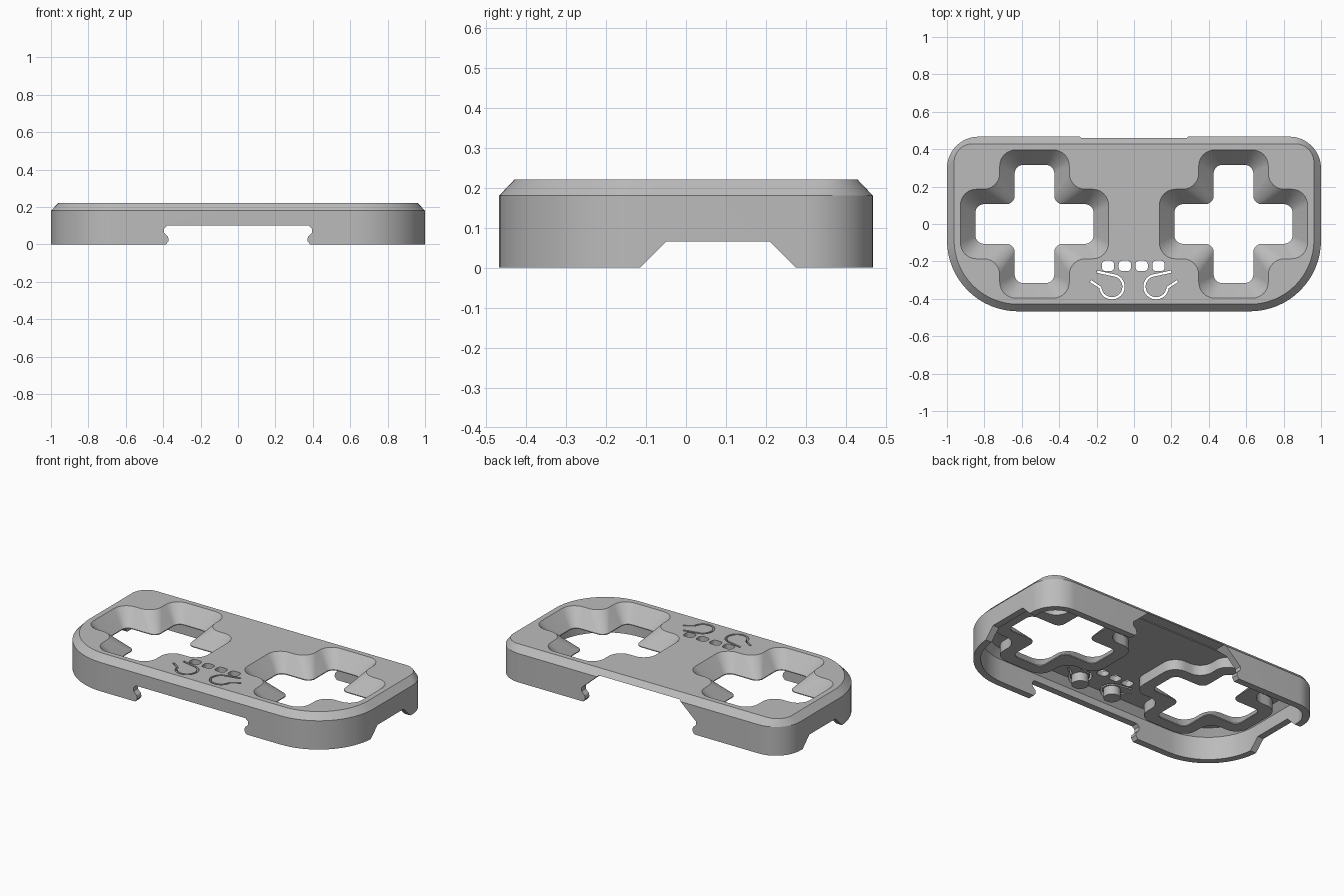
import bpy, bmesh
from math import sin, cos, pi, radians
from mathutils import Vector

if "Cube" in bpy.data.objects:
    bpy.data.objects.remove(bpy.data.objects["Cube"])

GREY = (0.5, 0.5, 0.5, 1)
mat = bpy.data.materials.new("plain grey")
mat.use_nodes = True
mat.diffuse_color = GREY
mat.node_tree.nodes["Principled BSDF"].inputs["Base Color"].default_value = GREY


def rounded(points, radii, steps=10):
    """Round the corners of a right-angled outline."""
    out = []
    for i, p in enumerate(points):
        p, r = Vector(p), radii[i]
        u = (Vector(points[i - 1]) - p).normalized()
        v = (Vector(points[(i + 1) % len(points)]) - p).normalized()
        c = p + r * (u + v)
        for k in range(steps + 1):
            t = k / steps * pi / 2
            out.append(c - r * (v * cos(t) + u * sin(t)))
    return out


def plate(inset, front_r, back_r):
    x, y = 1 - inset, 0.467 - inset
    return rounded([(-x, -y), (x, -y), (x, y), (-x, y)],
                   [front_r, front_r, back_r, back_r], 16)


def cross(cx, length, arm, r):
    quarter = [(length, -arm), (length, arm), (arm, arm)]
    pts = []
    for turn in range(4):
        for x, y in quarter:
            for _ in range(turn):
                x, y = -y, x
            pts.append((cx + x, y))
    return rounded(pts, [r] * 12, 8)


def circle(cx, cy, r, n=32):
    return [Vector((cx + r * cos(2 * pi * k / n), cy + r * sin(2 * pi * k / n))) for k in range(n)]


def strip(path, width):
    """Outline of a thin band following a path."""
    left, right = [], []
    for i, p in enumerate(path):
        d = (path[min(i + 1, len(path) - 1)] - path[max(i - 1, 0)]).normalized()
        n = Vector((-d.y, d.x)) * width / 2
        left.append(p + n)
        right.append(p - n)
    return left + right[::-1]


def loft(name, layers, place=lambda p, h: (p[0], p[1], h)):
    """Solid skinned through outlines of equal point count."""
    bm = bmesh.new()
    rings = [[bm.verts.new(place(p, h)) for p in outline] for outline, h in layers]
    n = len(rings[0])
    for a, b in zip(rings, rings[1:]):
        for i in range(n):
            j = (i + 1) % n
            bm.faces.new((a[i], a[j], b[j], b[i]))
    bm.faces.new(rings[0][::-1])
    bm.faces.new(rings[-1])
    bmesh.ops.recalc_face_normals(bm, faces=bm.faces)
    me = bpy.data.meshes.new(name)
    bm.to_mesh(me)
    bm.free()
    me.materials.append(mat)
    ob = bpy.data.objects.new(name, me)
    bpy.context.collection.objects.link(ob)
    return ob


def prism(name, outline, lo, hi, **kw):
    return loft(name, [(outline, lo), (outline, hi)], **kw)


def combine(tool, op="DIFFERENCE"):
    bpy.context.view_layer.objects.active = shell
    m = shell.modifiers.new(tool.name, "BOOLEAN")
    m.object, m.operation, m.solver = tool, op, "EXACT"
    bpy.ops.object.modifier_apply(modifier=m.name)
    bpy.data.objects.remove(tool)


# Chamfered cover, hollow underneath
shell = loft("top_cover", [(plate(0, 0.38, 0.17), 0), (plate(0, 0.38, 0.17), 0.18),
                           (plate(0.038, 0.342, 0.1), 0.22)])
combine(loft("cavity", [(plate(0.042, 0.338, 0.128), -0.1), (plate(0.042, 0.338, 0.128), 0.145),
                        (plate(0.08, 0.3, 0.09), 0.185)]))

# Cross-shaped collars with funnel openings
for side in (-1, 1):
    cx = side * 0.532
    combine(prism("collar", cross(cx, 0.388, 0.178, 0.085), 0.12, 0.2), "UNION")
    small, large = cross(cx, 0.316, 0.106, 0.045), cross(cx, 0.396, 0.186, 0.085)
    combine(loft("funnel", [(small, 0.05), (small, 0.125), (large, 0.22), (large, 0.3)]))

# Wall openings: front, back and both ends
hook = [(0.385, -0.05), (0.385, 0), (0.37, 0.02), (0.374, 0.04),
        (0.395, 0.062), (0.395, 0.085), (0.378, 0.1)]


def mirrored(half):
    return half + [(-x, z) for x, z in reversed(half)]


along_y = lambda p, h: (p[0], h, p[1])
along_x = lambda p, h: (h, p[0], p[1])
combine(prism("front_opening", mirrored(hook), -0.6, -0.4, place=along_y))
combine(prism("back_opening", mirrored(hook + [(0.28, 0.188)]), 0.39, 0.6, place=along_y))
end_gap = [(-0.165, -0.05), (0.325, -0.05), (0.21, 0.065), (-0.05, 0.065)]
combine(prism("end_opening", end_gap, -1.2, 1.2, place=along_x))

# Row of four indicator windows
for k in range(4):
    x, y, w, h = -0.139 + 0.09 * k, -0.224, 0.033, 0.028
    box = [(x - w, y - h), (x + w, y - h), (x + w, y + h), (x - w, y + h)]
    combine(prism("window", rounded(box, [0.02] * 4, 5), 0.1, 0.3))

# Two flexible push tabs: plunger below, slit around
for side in (-1, 1):
    cx, cy = 0.118, -0.335
    combine(prism("plunger", circle(side * cx, cy, 0.048), 0.13, 0.2), "UNION")
    arc = [Vector((0.062 * cos(a), 0.062 * sin(a)))
           for a in (radians(175 + 265 * k / 28) for k in range(29))]
    path = [Vector((-0.115, 0.03))] + arc[1:-1] + [Vector((-0.08, 0.08))]
    path = [Vector((side * (p.x - cx), p.y + cy)) for p in path]
    combine(prism("slit", strip(path, 0.012), 0.1, 0.3))

# Smooth curves, sharp edges
bpy.ops.object.select_all(action="DESELECT")
shell.select_set(True)
bpy.context.view_layer.objects.active = shell
bpy.ops.object.shade_smooth_by_angle(angle=radians(30))
